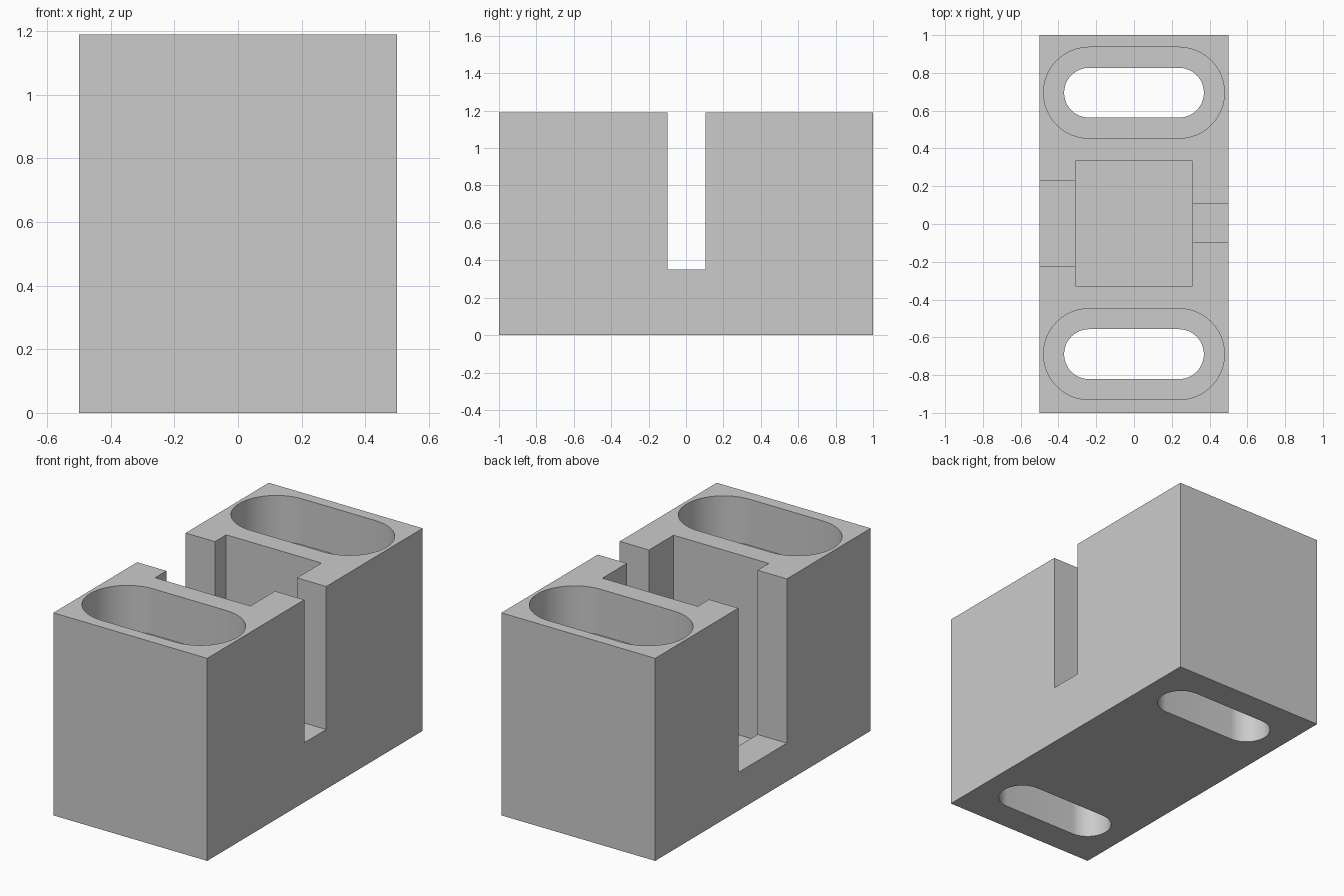
import bpy
import bmesh
from math import cos, sin, pi

cube = bpy.data.objects.get("Cube")
if cube:
    bpy.data.objects.remove(cube, do_unlink=True)

HEIGHT = 1.19
MID = 0.003      # y of the shared centre line of the cut features
OVER = 0.1       # how far cutters pass beyond the surface

grey = bpy.data.materials.new("plain_grey")
grey.use_nodes = True
colour = (0.6, 0.6, 0.6, 1)
grey.diffuse_color = colour
grey.node_tree.nodes["Principled BSDF"].inputs["Base Color"].default_value = colour


def prism(name, outline, z0, z1):
    """Extrude a closed xy outline from z0 up to z1."""
    bm = bmesh.new()
    base = bm.faces.new([bm.verts.new((x, y, z0)) for x, y in outline])
    top = bmesh.ops.extrude_face_region(bm, geom=[base])["geom"]
    verts = [v for v in top if isinstance(v, bmesh.types.BMVert)]
    bmesh.ops.translate(bm, verts=verts, vec=(0, 0, z1 - z0))
    bmesh.ops.recalc_face_normals(bm, faces=bm.faces)
    mesh = bpy.data.meshes.new(name)
    bm.to_mesh(mesh)
    bm.free()
    mesh.materials.append(grey)
    obj = bpy.data.objects.new(name, mesh)
    bpy.context.collection.objects.link(obj)
    return obj


def rect(x0, x1, y0, y1):
    return [(x0, y0), (x1, y0), (x1, y1), (x0, y1)]


def stadium(cy, half_straight, radius, steps=24):
    """Slot outline with round ends, long axis along x."""
    points = []
    for side, start in ((1, -pi / 2), (-1, pi / 2)):
        for i in range(steps + 1):
            a = start + pi * i / steps
            points.append((side * half_straight + radius * cos(a), cy + radius * sin(a)))
    return points


# Solid block
block = prism("block", rect(-0.5, 0.5, -1, 1), 0, HEIGHT)
top = HEIGHT + OVER

# Central pocket, with a wide and a narrow side slot leading into it
cutters = [
    prism("pocket_cutter", rect(-0.31, 0.31, MID - 0.33, MID + 0.33), 0.13, top),
    prism("wide_slot_cutter", rect(-0.5 - OVER, -0.2, MID - 0.225, MID + 0.225), 0.225, top),
    prism("narrow_slot_cutter", rect(0.2, 0.5 + OVER, MID - 0.102, MID + 0.102), 0.35, top),
]

# Stepped oval holes at both ends
for label, side in (("front", -1), ("back", 1)):
    cy = MID + side * 0.692
    cutters.append(prism(label + "_recess_cutter", stadium(cy, 0.238, 0.241), 0.92, top))
    cutters.append(prism(label + "_through_cutter", stadium(cy, 0.238, 0.132), -OVER, top))

# Cut everything out of the block
bpy.ops.object.select_all(action="DESELECT")
block.select_set(True)
bpy.context.view_layer.objects.active = block
for cutter in cutters:
    cutter.hide_render = True
    mod = block.modifiers.new(cutter.name, "BOOLEAN")
    mod.operation = "DIFFERENCE"
    mod.solver = "EXACT"
    mod.object = cutter
    bpy.ops.object.modifier_apply(modifier=mod.name)
    bpy.data.objects.remove(cutter, do_unlink=True)

bpy.ops.object.shade_smooth_by_angle(angle=pi / 6)
